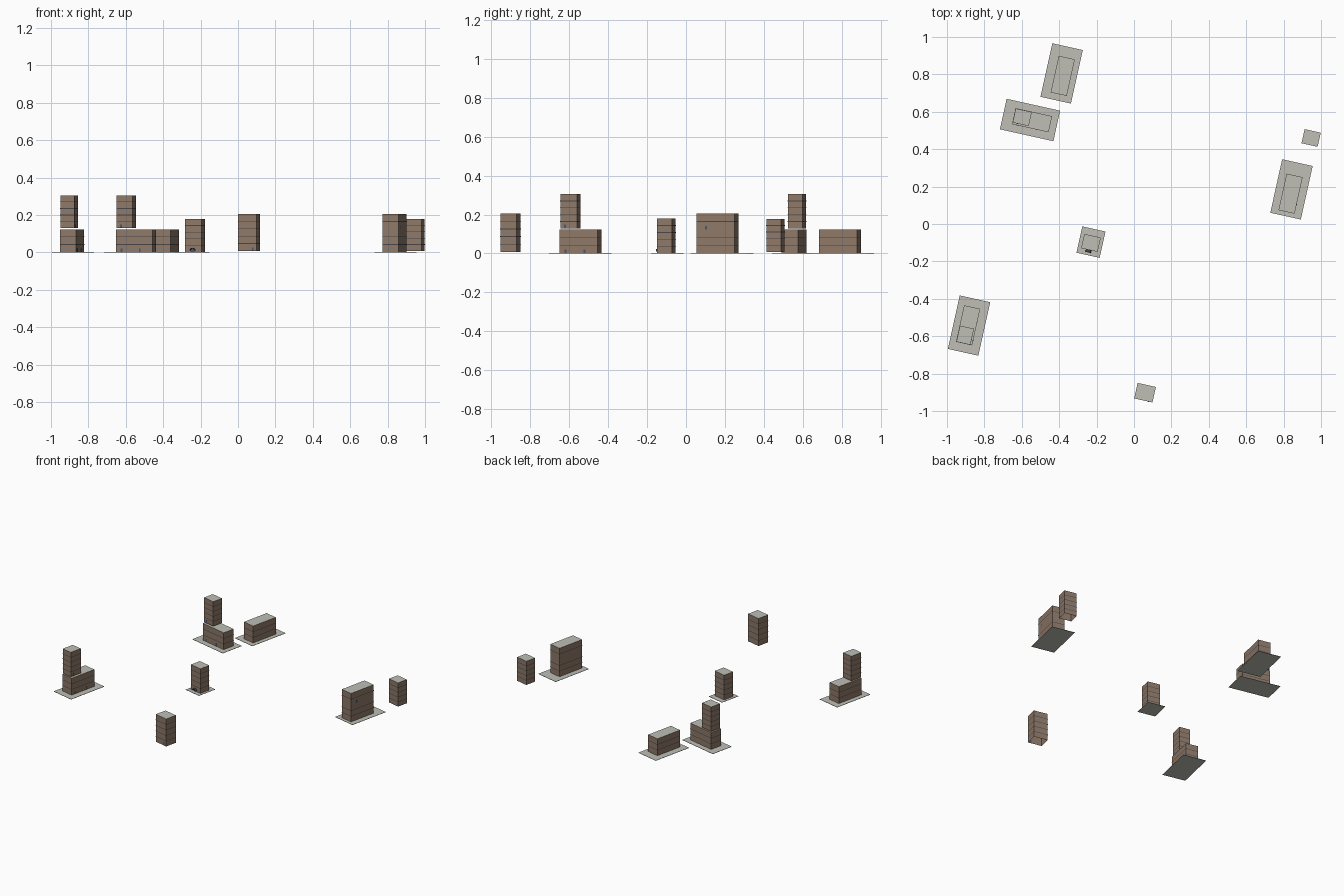
import bpy, bmesh, math
from mathutils import Matrix, Vector

if "Cube" in bpy.data.objects:
    bpy.data.objects.remove(bpy.data.objects["Cube"])


def material(name, rgb):
    m = bpy.data.materials.new(name)
    m.diffuse_color = (*rgb, 1)
    m.use_nodes = True
    m.node_tree.nodes["Principled BSDF"].inputs["Base Color"].default_value = m.diffuse_color
    return m


WALL = material("brown_wall", (0.27, 0.19, 0.14))
ROOF = material("pale_grey", (0.52, 0.52, 0.47))
BAND = material("dark_window_band", (0.06, 0.06, 0.07))
DOOR = material("slate_blue", (0.06, 0.09, 0.18))
TILT = math.radians(-12.5)


def finish(bm, name, mats, x, y, turn):
    me = bpy.data.meshes.new(name)
    bm.to_mesh(me)
    bm.free()
    for m in mats:
        me.materials.append(m)
    ob = bpy.data.objects.new(name, me)
    ob.matrix_world = Matrix.Translation((x, y, 0)) @ Matrix.Rotation(TILT + math.radians(turn), 4, 'Z')
    bpy.context.collection.objects.link(ob)
    return ob


def box(bm, cx, cy, w, d, z0, z1, mat=0):
    mtx = Matrix.Translation((cx, cy, (z0 + z1) / 2)) @ Matrix.Diagonal((w, d, z1 - z0, 1))
    verts = bmesh.ops.create_cube(bm, size=1, matrix=mtx)["verts"]
    faces = list({f for v in verts for f in v.link_faces})
    bm.normal_update()
    for f in faces:
        f.material_index = mat
    return faces


def block(name, x, y, turn, w, d, z0, z1, floors, cx=0, cy=0, doors=()):
    """Open-bottomed block with a grey roof, thin window bands and small doors on its +x side."""
    bm = bmesh.new()
    drop = []
    for f in box(bm, cx, cy, w, d, z0, z1):
        if f.normal.z > 0.5:
            f.material_index = 1
        elif f.normal.z < -0.5:
            drop.append(f)
    # window bands between floors: side faces only
    for i in range(1, floors):
        z = z0 + (z1 - z0) * i / floors
        ring = box(bm, cx, cy, w + 0.0012, d + 0.0012, z - 0.0018, z + 0.0018, 2)
        drop += [f for f in ring if abs(f.normal.z) > 0.5]
    for off in doors:
        box(bm, cx + w / 2, cy + off, 0.003, 0.01, z0 + 0.001, z0 + 0.019, 3)
    bmesh.ops.delete(bm, geom=drop, context='FACES')
    return finish(bm, name, (WALL, ROOF, BAND, DOOR), x, y, turn)


def plot(name, x, y, turn, w, d):
    bm = bmesh.new()
    box(bm, 0, 0, w, d, 0, 0.002)
    finish(bm, name, (ROOF,), x, y, turn)


# paved plots
plot("north_plot", -0.387, 0.805, 0, 0.167, 0.293)
plot("northwest_plot", -0.556, 0.556, -90, 0.167, 0.293)
plot("east_plot", 0.842, 0.185, 0, 0.167, 0.293)
plot("southwest_plot", -0.882, -0.543, 0, 0.167, 0.293)
plot("centre_plot", -0.230, -0.097, 0, 0.127, 0.144)

# long low buildings
block("north_low_block", -0.381, 0.792, 0, 0.088, 0.2, 0.002, 0.123, 3)
block("northwest_low_block", -0.545, 0.555, -90, 0.088, 0.2, 0.002, 0.123, 3, doors=(-0.07, 0.03))
block("southwest_low_block", -0.887, -0.542, 0, 0.088, 0.2, 0.002, 0.123, 3, doors=(-0.07, 0.03))

# east building: two stacked long blocks
block("east_lower_block", 0.837, 0.162, 0, 0.088, 0.2, 0.002, 0.123, 3)
block("east_upper_block", 0.837, 0.162, 0, 0.088, 0.2, 0.123, 0.206, 2, doors=(-0.05,))

# towers standing on the low blocks
block("northwest_tower", -0.545, 0.555, -90, 0.077, 0.088, 0.129, 0.305, 5, -0.004, -0.055, (-0.02,))
block("southwest_tower", -0.887, -0.542, 0, 0.077, 0.088, 0.129, 0.305, 5, -0.004, -0.055, (-0.02,))

# free-standing towers
block("east_tower", 0.947, 0.460, -90, 0.077, 0.088, 0.008, 0.178, 5)
block("south_tower", 0.059, -0.902, -90, 0.085, 0.1, 0.008, 0.205, 5, doors=(0.03,))
block("centre_tower", -0.230, -0.101, -90, 0.078, 0.09, 0.002, 0.179, 5)

# arched entrance canopy in front of the centre tower
bm = bmesh.new()
n, r = 8, 0.015
rows = []
for rad in (r, r - 0.004):
    for yy in (-0.053, -0.037):
        rows.append([bm.verts.new((-0.004 + rad * math.cos(math.pi * i / n), yy,
                                   0.009 + rad * math.sin(math.pi * i / n))) for i in range(n + 1)])
of, ob_, inf, ib = rows
for a, b in ((of, ob_), (ob_, ib), (ib, inf), (inf, of)):
    for i in range(n):
        bm.faces.new((a[i], b[i], b[i + 1], a[i + 1]))
for s in (0, n):
    bm.faces.new((of[s], ob_[s], ib[s], inf[s]))
bmesh.ops.recalc_face_normals(bm, faces=bm.faces)
box(bm, -0.004, -0.040, 0.02, 0.003, 0.002, 0.018, 1)
finish(bm, "entrance_canopy", (BAND, DOOR), -0.230, -0.101, 0)
